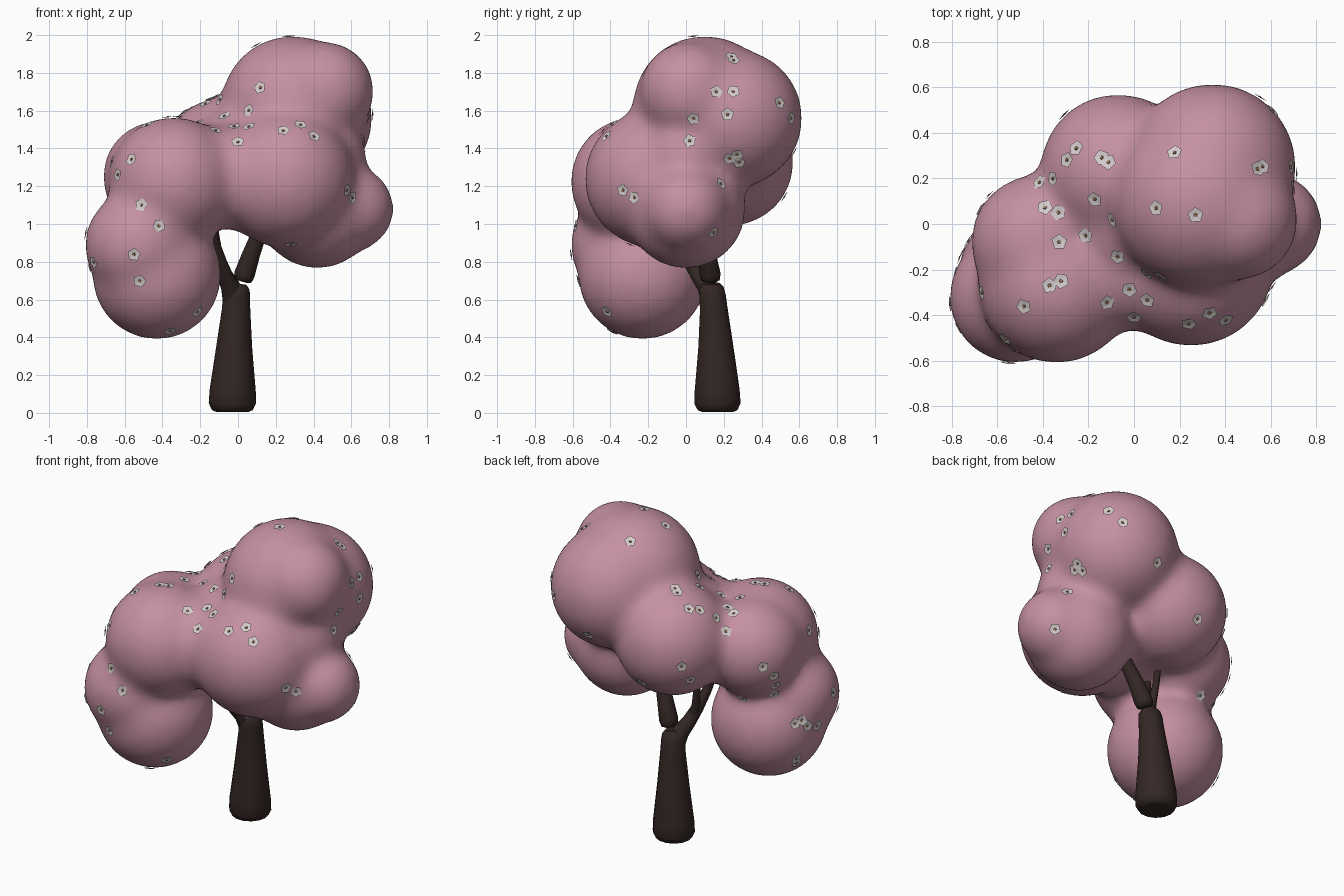
import bpy, bmesh, math, random
from mathutils import Vector, Matrix
from mathutils.bvhtree import BVHTree

if "Cube" in bpy.data.objects:
    bpy.data.objects.remove(bpy.data.objects["Cube"])

random.seed(4)


def material(name, color):
    m = bpy.data.materials.new(name)
    m.diffuse_color = (*color, 1)
    m.use_nodes = True
    m.node_tree.nodes["Principled BSDF"].inputs["Base Color"].default_value = m.diffuse_color
    return m


PINK = material("blossom_pink", (0.56, 0.28, 0.36))
BARK = material("bark", (0.033, 0.020, 0.017))
PETAL = material("petal", (0.66, 0.60, 0.60))
CORE = material("flower_core", (0.40, 0.22, 0.12))


def to_mesh(ob):
    bpy.ops.object.select_all(action='DESELECT')
    bpy.context.view_layer.objects.active = ob
    ob.select_set(True)
    bpy.ops.object.convert(target='MESH')
    bpy.ops.object.shade_smooth()
    return bpy.context.view_layer.objects.active


def limb(name, points):
    """Tapered round limb from (x, y, z, radius) points."""
    cu = bpy.data.curves.new(name, 'CURVE')
    cu.dimensions = '3D'
    cu.bevel_depth = 1.0
    cu.bevel_resolution = 5
    cu.use_fill_caps = True
    sp = cu.splines.new('POLY')
    sp.points.add(len(points) - 1)
    for p, (x, y, z, r) in zip(sp.points, points):
        p.co = (x, y, z, 1)
        p.radius = r
    cu.materials.append(BARK)
    ob = bpy.data.objects.new(name, cu)
    bpy.context.collection.objects.link(ob)
    return to_mesh(ob)


# Trunk and branches
limb("trunk", [(-.03, .167, .005, .085), (-.03, .167, .015, .108), (-.03, .167, .05, .125),
               (-.028, .165, .12, .122), (-.02, .158, .35, .095), (-.010, .147, .55, .075),
               (-.008, .14, .62, .072), (-.004, .135, .66, .066), (.0, .135, .685, .045)])
limb("left_branch", [(-.02, .14, .60, .062), (-.04, .11, .67, .052), (-.07, .065, .73, .042),
                     (-.095, .02, .80, .036), (-.125, -.03, .90, .029), (-.16, -.08, 1.05, .025)])
limb("thin_branch", [(-.085, .05, .76, .03), (-.105, .05, .84, .024), (-.12, .06, .95, .02),
                     (-.12, .08, 1.08, .018)])
limb("right_branch", [(.022, .13, .695, .03), (.025, .13, .705, .05), (.035, .127, .735, .056),
                      (.07, .11, .84, .048), (.12, .08, .97, .04), (.17, .05, 1.1, .035)])

# Canopy: overlapping balls fused into one soft mass
balls = [
    (.29, .10, 1.615, .375), (.345, .25, 1.56, .36), (.455, .02, 1.70, .26),  # crown
    (.25, -.17, 1.24, .36), (.42, .0, 1.08, .31), (.60, .0, 1.08, .22),       # front right
    (.45, .0, 1.36, .22), (-.05, -.19, 1.25, .27),                            # fillers
    (-.34, -.27, 1.225, .335), (-.42, -.08, 1.25, .29),                       # left
    (-.43, -.23, .73, .335), (-.52, -.32, .89, .285),                         # low left
    (-.07, .23, 1.33, .335), (.0, .0, 1.30, .30),                             # back and core
]
bm = bmesh.new()
for x, y, z, r in balls:
    bmesh.ops.create_icosphere(bm, subdivisions=4, radius=r + .010,
                               matrix=Matrix.Translation((x, y, z)))
me = bpy.data.meshes.new("canopy")
bm.to_mesh(me)
bm.free()
me.materials.append(PINK)
canopy = bpy.data.objects.new("canopy", me)
bpy.context.collection.objects.link(canopy)
rm = canopy.modifiers.new("fuse", 'REMESH')
rm.mode = 'VOXEL'
rm.voxel_size = .025
rm.use_smooth_shade = True
sm = canopy.modifiers.new("soften", 'SMOOTH')
sm.factor = .5
sm.iterations = 40
canopy = to_mesh(canopy)
if not canopy.data.materials:
    canopy.data.materials.append(PINK)

# Flowers: positions seen from each side, projected onto the canopy
seen_front = [(.06, 1.6), (.12, 1.72), (-.02, 1.51), (.06, 1.51), (0, 1.43), (.24, 1.49),
              (.33, 1.52), (.40, 1.46), (-.12, 1.49), (.57, 1.18), (.60, 1.14), (.28, .90),
              (-.56, 1.34), (-.63, 1.26), (-.51, 1.10), (-.42, .99), (-.55, .84), (-.52, .70),
              (-.22, .54), (-.36, .44)]
seen_right = [(.24, 1.88), (.16, 1.70), (.25, 1.70), (.22, 1.58), (.04, 1.56), (.02, 1.44),
              (.49, 1.64), (.55, 1.56), (.23, 1.35), (.27, 1.37), (.28, 1.33), (.18, 1.21),
              (.14, .96)]
seen_top = [(.18, .31), (.56, .25), (.10, .07), (.27, .04), (-.25, .33), (-.29, .28),
            (-.14, .29), (-.11, .27), (-.44, .23), (-.41, .18), (-.35, .20), (-.39, .07),
            (-.33, .05), (-.33, -.08), (-.17, .11), (-.09, .02), (-.21, -.05), (-.07, -.14),
            (-.37, -.27), (-.32, -.25), (-.48, -.36), (-.74, -.12), (-.66, -.30)]
seen_left = [(-.10, .60), (-.12, .56), (-.22, .78), (-.15, .80), (-.08, .83), (-.35, .95),
             (-.45, .80), (-.02, 1.02), (.02, 1.10), (.06, 1.18), (.12, 1.25)]
seen_back = [(-.30, 1.30), (-.32, 1.20), (-.05, 1.15), (.30, 1.38), (-.45, .98)]

rays = [((x, -3, z), (0, 1, 0)) for x, z in seen_front]
rays += [((3, y, z), (-1, 0, 0)) for y, z in seen_right]
rays += [((x, y, 4), (0, 0, -1)) for x, y in seen_top]
rays += [((-3, y, z), (1, 0, 0)) for y, z in seen_left]
rays += [((x, 3, z), (0, -1, 0)) for x, z in seen_back]

tree = BVHTree.FromPolygons([v.co for v in canopy.data.vertices],
                            [p.vertices[:] for p in canopy.data.polygons])
bm = bmesh.new()
for start, direction in rays:
    hit, normal, _, _ = tree.ray_cast(Vector(start), Vector(direction))
    if hit is None:
        continue
    place = (Matrix.Translation(hit + normal * .006)
             @ normal.to_track_quat('Z', 'Y').to_matrix().to_4x4()
             @ Matrix.Rotation(random.uniform(0, math.tau), 4, 'Z'))

    def ring(r, z):
        return [bm.verts.new(place @ Vector((r * math.cos(i * math.tau / 5),
                                             r * math.sin(i * math.tau / 5), z)))
                for i in range(5)]
    # Shallow five-sided cup with a raised core
    outer, inner, tip = ring(.036, .003), ring(.009, 0), ring(.007, .006)
    for i in range(5):
        j = (i + 1) % 5
        bm.faces.new((outer[i], outer[j], inner[j], inner[i]))
        bm.faces.new((inner[i], inner[j], tip[j], tip[i])).material_index = 1
    bm.faces.new(tip).material_index = 1
me = bpy.data.meshes.new("flowers")
bm.to_mesh(me)
bm.free()
me.materials.append(PETAL)
me.materials.append(CORE)
bpy.context.collection.objects.link(bpy.data.objects.new("flowers", me))
